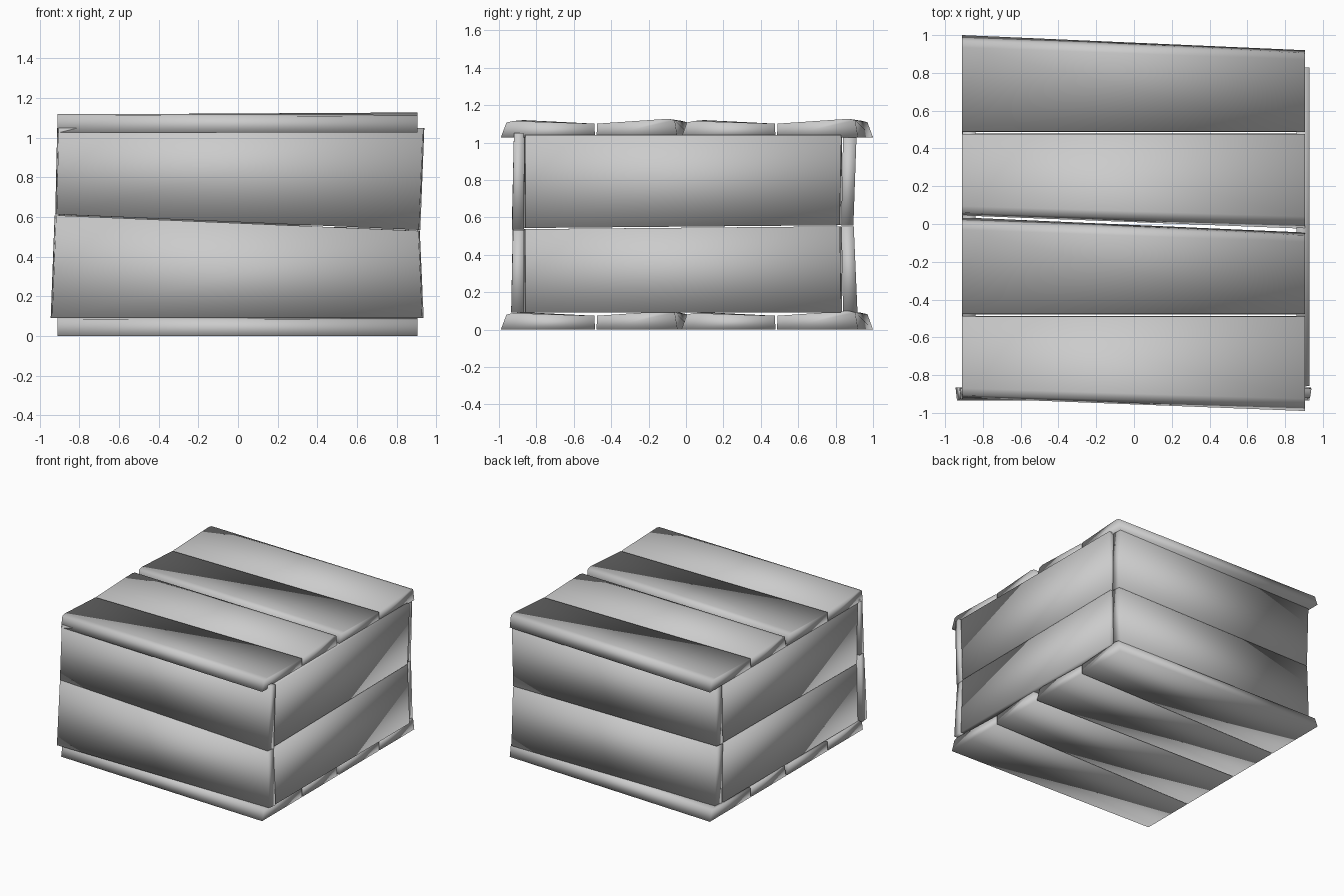
import bpy, bmesh
from mathutils import Vector

if "Cube" in bpy.data.objects:
    bpy.data.objects.remove(bpy.data.objects["Cube"])


def board(name, a, b, c=None):
    """Solid plank between matching vertex loops; smooth all round."""
    bm = bmesh.new()
    loops = [[bm.verts.new(Vector(p)) for p in loop] for loop in (a, b)]
    n = len(a)
    bm.faces.new(loops[0])
    bm.faces.new(loops[1][::-1])
    for i in range(n):
        j = (i + 1) % n
        bm.faces.new((loops[0][i], loops[0][j], loops[1][j], loops[1][i]))
    bmesh.ops.recalc_face_normals(bm, faces=bm.faces)
    for f in bm.faces:
        f.smooth = True
    me = bpy.data.meshes.new(name)
    bm.to_mesh(me)
    bm.free()
    ob = bpy.data.objects.new(name, me)
    bpy.context.collection.objects.link(ob)
    return ob


def slat(name, flip, shift, z):
    """Tapered floor or lid plank with one slanted, chamfered edge."""
    def end(x, outer, lip, top):
        s = -1 if flip else 1
        pts = ((0.487, 0), (outer, 0), (outer - lip, top - 0.008),
               (outer - lip - 0.035, top), (0.489, 0.074))
        return [(s * x, s * y + shift, z + h) for y, h in pts]
    # the wide end swaps sides when the plank is turned round
    if flip:
        board(name, end(-0.905, 0.99, 0.03, 0.088), end(0.91, 0.92, 0.015, 0.093))
    else:
        board(name, end(-0.91, 1.0, 0.03, 0.09), end(0.905, 0.92, 0.015, 0.1))


# Floor and lid: four planks each
for part, z in (("floor", 0.0), ("lid", 1.027)):
    slat(part + "_plank_1", True, 0, z)
    slat(part + "_plank_2", False, -0.965, z)
    slat(part + "_plank_3", True, 0.965, z)
    slat(part + "_plank_4", False, 0, z)


def wall(name, axis, corners, outer, inner):
    """Upright plank: corners are (along, z); outer/inner depth at bottom, top."""
    def loop(depth, inset):
        pts = []
        for i, (u, z) in enumerate(corners):
            d = depth[0] if i < 2 else depth[1]
            u -= inset if u > 0 else -inset
            pts.append((u, d, z) if axis == "x" else (d, u, z))
        return pts
    board(name, loop(outer, 0.008), loop(inner, 0.0))


# Front wall, with the slanted joint
wall("front_lower", "x", [(-0.945, 0.09), (0.937, 0.09), (0.917, 0.53), (-0.925, 0.608)],
     (-0.935, -0.925), (-0.865, -0.865))
wall("front_upper", "x", [(-0.922, 0.613), (0.92, 0.535), (0.94, 1.05), (-0.912, 1.05)],
     (-0.93, -0.92), (-0.865, -0.87))
# Back wall
wall("back_lower", "x", [(-0.905, 0.09), (0.9, 0.09), (0.9, 0.55), (-0.905, 0.55)],
     (0.917, 0.897), (0.84, 0.83))
wall("back_upper", "x", [(-0.905, 0.556), (0.9, 0.556), (0.9, 1.04), (-0.905, 1.04)],
     (0.895, 0.912), (0.83, 0.84))
# Side walls, between front and back
for name, o_low, o_up, i in (("right", (0.93, 0.915), (0.915, 0.93), 0.86),
                             ("left", (-0.91, -0.9), (-0.9, -0.908), -0.84)):
    wall(name + "_lower", "y", [(-0.865, 0.09), (0.835, 0.09), (0.83, 0.552), (-0.865, 0.537)],
         o_low, (i, i))
    wall(name + "_upper", "y", [(-0.865, 0.543), (0.83, 0.558), (0.835, 1.04), (-0.865, 1.04)],
         o_up, (i, i))
